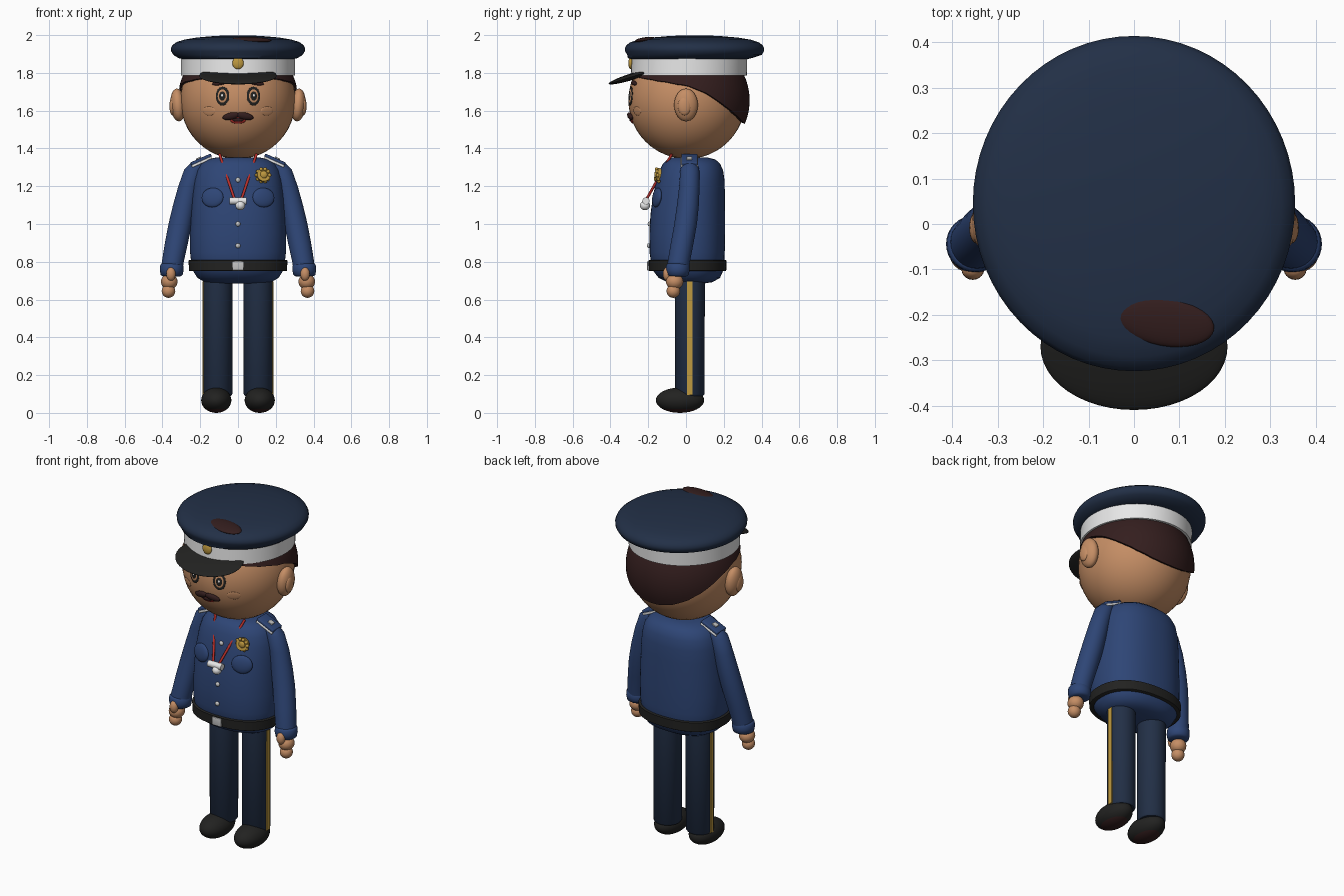
import bpy, bmesh, math
from mathutils import Vector, Matrix, Euler

if "Cube" in bpy.data.objects:
    bpy.data.objects.remove(bpy.data.objects["Cube"])


def mat(name, r, g, b):
    m = bpy.data.materials.new(name)
    m.diffuse_color = (r, g, b, 1)
    m.use_nodes = True
    m.node_tree.nodes["Principled BSDF"].inputs["Base Color"].default_value = m.diffuse_color
    return m


SKIN = mat("skin", .56, .27, .13)
BLUE = mat("jacket_blue", .027, .06, .18)
NAVY = mat("dark_navy", .016, .029, .062)
WHITE = mat("white", .8, .8, .8)
BLACK = mat("charcoal", .016, .016, .015)
BROWN = mat("dark_brown", .034, .013, .013)
GOLD = mat("gold", .52, .32, .05)
RED = mat("red", .5, .03, .025)
SILVER = mat("silver", .55, .55, .55)
HEAD = Vector((0, .005, 1.655))
HEAD_R = .31


def finish(bm, name, *mats, angle=40):
    bmesh.ops.recalc_face_normals(bm, faces=bm.faces)
    me = bpy.data.meshes.new(name)
    bm.to_mesh(me)
    bm.free()
    ob = bpy.data.objects.new(name, me)
    bpy.context.collection.objects.link(ob)
    for m in mats:
        me.materials.append(m)
    bpy.ops.object.select_all(action='DESELECT')
    ob.select_set(True)
    bpy.context.view_layer.objects.active = ob
    bpy.ops.object.shade_smooth_by_angle(angle=math.radians(angle))
    return ob


def place(loc, rot, size):
    return Matrix.Translation(loc) @ rot.to_matrix().to_4x4() @ Matrix.Diagonal((*size, 1))


def ball(name, m, loc, size, rot=(0, 0, 0), seg=32):
    bm = bmesh.new()
    bmesh.ops.create_uvsphere(bm, u_segments=seg, v_segments=seg // 2, radius=1,
                              matrix=place(loc, Euler(rot), size))
    return finish(bm, name, m)


def box(name, m, loc, size, rot=(0, 0, 0), bevel=0):
    bm = bmesh.new()
    bmesh.ops.create_cube(bm, size=1, matrix=place(loc, Euler(rot), size))
    if bevel:
        bmesh.ops.bevel(bm, geom=bm.edges[:], offset=bevel, segments=3, affect='EDGES', profile=.5)
    return finish(bm, name, m)


def rod(name, m, a, b, r, seg=12, r2=None):
    a, b = Vector(a), Vector(b)
    d = b - a
    bm = bmesh.new()
    bmesh.ops.create_cone(bm, cap_ends=True, segments=seg, radius1=r, radius2=r2 or r, depth=d.length,
                          matrix=Matrix.Translation((a + b) / 2) @ d.to_track_quat('Z', 'Y').to_matrix().to_4x4())
    return finish(bm, name, m)


def bridge(bm, rows):
    for a, b in zip(rows, rows[1:]):
        for i in range(len(a)):
            j = (i + 1) % len(a)
            bm.faces.new((a[i], a[j], b[j], b[i]))


def loft(name, m, rings, power=2, seg=48, angle=40):
    """Stack of horizontal rings: z, centre x, centre y, half x, half y."""
    bm = bmesh.new()
    rows = []
    for z, cx, cy, rx, ry in rings:
        row = []
        for i in range(seg):
            t = 2 * math.pi * i / seg
            c, s = math.cos(t), math.sin(t)
            row.append(bm.verts.new((cx + rx * math.copysign(abs(c) ** (2 / power), c),
                                     cy + ry * math.copysign(abs(s) ** (2 / power), s), z)))
        rows.append(row)
    bridge(bm, rows)
    bm.faces.new(rows[0])
    bm.faces.new(rows[-1])
    return finish(bm, name, m, angle=angle)


def on_face(name, m, x, z, hx, hz, depth=.005, lift=0, roll=0):
    """Thin oval lying on the front of the head."""
    dx, dz = x - HEAD.x, z - HEAD.z
    n = Vector((dx, -math.sqrt(HEAD_R ** 2 - dx * dx - dz * dz), dz)).normalized()
    rot = (Matrix.Rotation(math.atan2(n.x, -n.y), 4, 'Z') @ Matrix.Rotation(-math.asin(n.z), 4, 'X')
           @ Matrix.Rotation(roll, 4, 'Y')).to_euler()
    return ball(name, m, HEAD + n * (HEAD_R + lift), (hx, depth, hz), rot, 24)


# Head and hair
ball("head", SKIN, HEAD, (.305, HEAD_R, HEAD_R), seg=48)


def hairline(y):
    return 1.735 - .25 * y - 1.3 * y * y if y > 0 else 1.735 - .17 * y


bm = bmesh.new()
cols = []
for i in range(64):
    a = 2 * math.pi * i / 64

    def point(p, k=1):
        return Vector((.319 * k * math.sin(p) * math.cos(a), .012 + .325 * k * math.sin(p) * math.sin(a),
                       1.655 + .32 * k * math.cos(p)))
    low = .3
    while point(low).z > hairline(point(low).y):
        low += .01
    cols.append([bm.verts.new(point(low, .93))]
                + [bm.verts.new(point(low + (.25 - low) * k / 16)) for k in range(17)])
bridge(bm, list(zip(*cols)))
bm.faces.new([c[-1] for c in cols])
finish(bm, "hair", BROWN)

# Cap
loft("cap_band", WHITE, [(1.785, 0, .015, .302, .307), (1.9, 0, .02, .302, .305)], seg=64)
loft("cap_crown", NAVY, [(z, 0, .045 - .025 * (z < 1.88), r, r * 1.04) for z, r in
     ((1.872, .29), (1.878, .315), (1.895, .342), (1.915, .354), (1.93, .355), (1.947, .347), (1.963, .325),
      (1.976, .285), (1.987, .22), (1.995, .13), (1.999, .05))], seg=64, angle=60)
ball("cap_visor", BLACK, (0, -.27, 1.785), (.206, .146, .018), (math.radians(17), 0, 0), 48)
ball("cap_emblem", GOLD, (0, -.293, 1.852), (.03, .012, .032))
ball("cap_patch", BROWN, (.068, -.215, 1.975), (.11, .054, .014), (.12, .03, -.17))

# Face
on_face("mouth", RED, 0, 1.55, .042, .02, .008)
on_face("mouth_opening", BROWN, 0, 1.553, .03, .01, .006, .006)
for s in (-1, 1):
    on_face("eye_outline", BLACK, s * .082, 1.677, .037, .05)
    on_face("eye_ring", SKIN, s * .082, 1.677, .026, .036, .004, .003)
    on_face("pupil", BLACK, s * .082, 1.677, .018, .025, .004, .005)
    on_face("eye_glint", WHITE, s * .082, 1.68, .006, .008, .003, .008)
    on_face("eyebrow", BROWN, s * .095, 1.747, .045, .012, .008, 0, s * .15)
    on_face("moustache", BROWN, s * .037, 1.572, .046, .019, .014, .004, s * .22)
    on_face("cheek", SKIN, s * .153, 1.598, .038, .024, .004)
    ball("ear", SKIN, (s * .318, 0, 1.63), (.04, .063, .087), (0, s * .08, 0))
    ball("inner_ear", SKIN, (s * .347, -.008, 1.625), (.016, .035, .05), seg=24)

# Jacket body and belt
loft("torso", BLUE, [(z, 0, (a + b) / 2, w, (b - a) / 2) for z, w, a, b in
     ((.686, .12, -.06, .1), (.692, .175, -.1, .14), (.715, .215, -.145, .18), (.76, .243, -.18, .2),
      (.85, .254, -.193, .205), (.95, .254, -.194, .207), (1.05, .25, -.188, .207), (1.15, .243, -.175, .206),
      (1.23, .234, -.157, .204), (1.285, .22, -.14, .196), (1.32, .198, -.122, .18), (1.342, .165, -.1, .155),
      (1.353, .11, -.07, .11))], power=2.3, seg=64, angle=70)
loft("belt", BLACK, [(.75, 0, .008, .254, .2), (.753, 0, .008, .259, .205), (.807, 0, .008, .262, .207),
                     (.81, 0, .008, .256, .201)], power=2.3, seg=64)
box("belt_buckle", SILVER, (0, -.199, .778), (.06, .014, .048), bevel=.004)
for z, y in ((1.233, -.158), (1.0, -.193), (.885, -.197)):
    ball("button", SILVER, (0, y, z), (.013, .01, .013), seg=16)

# Badge: scalloped disc with a raised centre
BX, BY, BZ = .133, -.14, 1.258
tilt = math.radians(-12)
rod("badge", GOLD, (BX, BY, BZ), (BX + .004, BY - .018, BZ + .004), .036, 24)
for i in range(10):
    t = math.tau * i / 10
    ball("badge_scallop", GOLD, (BX + .034 * math.cos(t), BY - .01 - .006 * math.sin(t), BZ + .034 * math.sin(t)),
         (.01, .009, .01), seg=12)
ball("badge_centre", GOLD, (BX + .003, BY - .018, BZ + .003), (.02, .01, .02), seg=20)

# Whistle on a neck cord
rod("whistle_mouthpiece", WHITE, (-.045, -.212, 1.122), (.045, -.212, 1.122), .019, 16)
ball("whistle_chamber", WHITE, (.012, -.217, 1.098), (.026, .027, .025), seg=24)

for s in (-1, 1):
    rod("whistle_cord", RED, (s * .098, -.075, 1.37), (s * .015, -.215, 1.12), .007)
    ball("pocket", BLUE, (s * .135, -.154, 1.14), (.06, .018, .052), (-.14, 0, s * .3))

    # Shoulder boards
    rot = (0, s * math.radians(24), 0)
    box("shoulder_board_trim", WHITE, (s * .192, .018, 1.328), (.115, .092, .014), rot, .004)
    box("shoulder_board", BLUE, (s * .195, .018, 1.34), (.118, .086, .02), rot, .006)
    box("shoulder_pip", SILVER, (s * .208, .018, 1.346), (.03, .03, .012), rot, .003)

    # Sleeves and cuffs
    loft("sleeve", BLUE, [(z, s * x, y, rx, ry) for z, x, y, rx, ry in
         ((1.335, .205, .02, .02, .02), (1.325, .21, .02, .038, .038), (1.29, .23, .02, .054, .05),
          (1.2, .26, .018, .056, .054), (1.1, .284, .01, .06, .058), (1.0, .306, -.002, .062, .06),
          (.9, .326, -.02, .061, .06), (.8, .345, -.038, .058, .059), (.76, .35, -.043, .057, .058))],
         seg=32, angle=70)
    loft("cuff", BLUE, [(z, s * .351, -.044, r, r) for z, r in
         ((.79, .054), (.78, .061), (.755, .063), (.73, .058), (.722, .045))], seg=32, angle=60)

    # Hands
    ball("palm", SKIN, (s * .364, -.06, .695), (.044, .046, .042), seg=24)
    ball("fingers", SKIN, (s * .368, -.067, .645), (.036, .036, .036), seg=24)
    ball("thumb", SKIN, (s * .355, -.1, .735), (.025, .023, .036), seg=20)

    # Trousers with side stripe
    loft("trouser_leg", NAVY, [(.09, s * .107, .02, .07, .07), (.1, s * .107, .02, .077, .078),
                               (.75, s * .107, .02, .078, .08)], seg=40)
    box("trouser_stripe", GOLD, (s * .184, .02, .395), (.009, .028, .6))

    # Shoes with brown soles
    shoe = ball("shoe", BLACK, (s * .115, -.032, .067), (.08, .128, .067))
    shoe.data.materials.append(BROWN)
    for p in shoe.data.polygons:
        p.material_index = int(p.center.z < .022)
